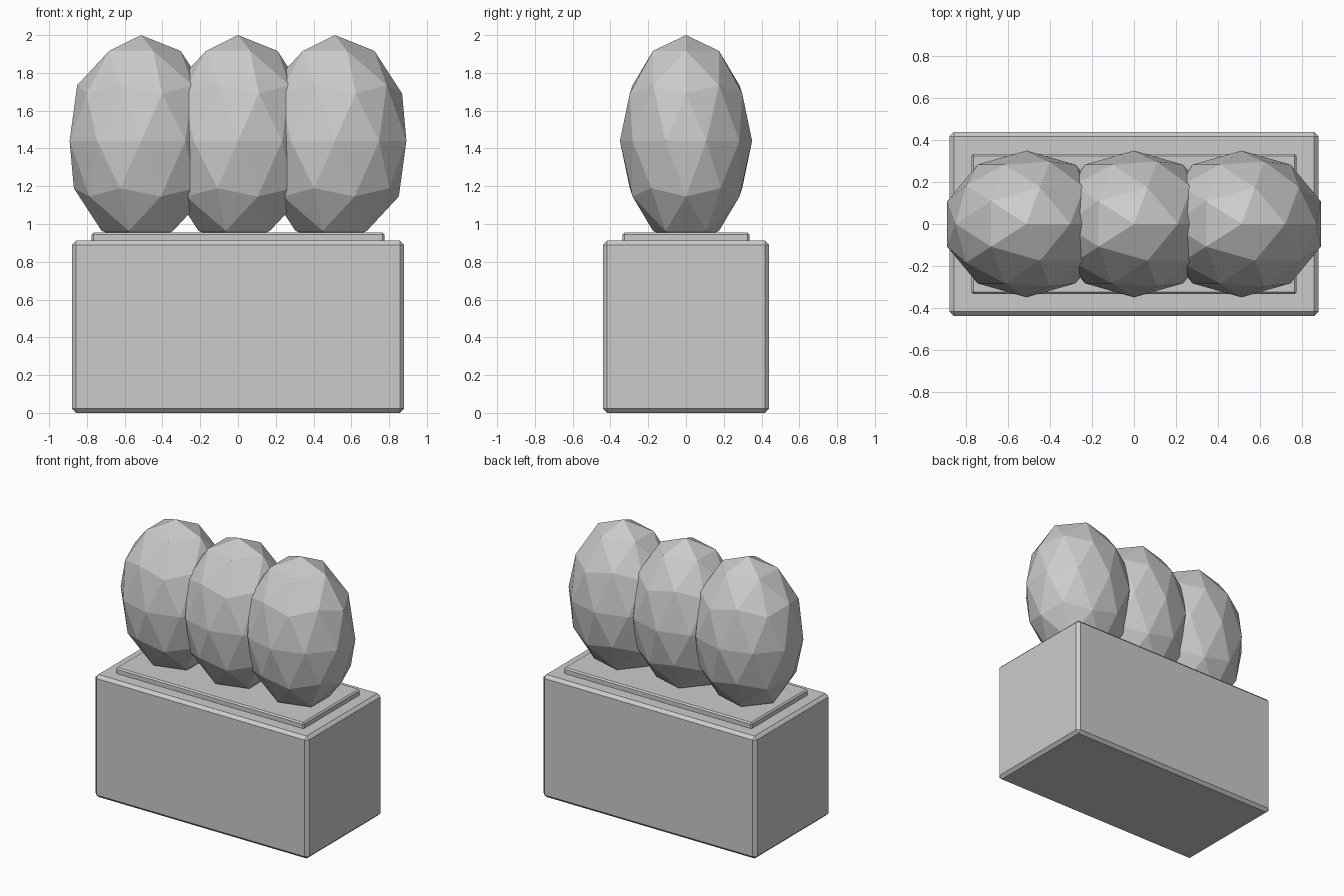
import bpy

if "Cube" in bpy.data.objects:
    bpy.data.objects.remove(bpy.data.objects["Cube"])


def bevelled_box(name, size, z_min, z_max, bevel):
    bpy.ops.mesh.primitive_cube_add(size=1, location=(0, 0, (z_min + z_max) / 2))
    ob = bpy.context.object
    ob.name = name
    ob.scale = (size[0], size[1], z_max - z_min)
    bpy.ops.object.transform_apply(location=False, rotation=False, scale=True)
    mod = ob.modifiers.new("bevel", 'BEVEL')
    mod.width = bevel
    mod.segments = 1
    return ob


# Planter body and the soil slab on its top
bevelled_box("planter_box", (1.76, 0.88), 0.0, 0.912, 0.022)
bevelled_box("soil", (1.55, 0.67), 0.875, 0.954, 0.01)

# Three low-poly shrubs in a row, sunk slightly into the soil
for i, x in enumerate((-0.513, 0.0, 0.513)):
    bpy.ops.mesh.primitive_ico_sphere_add(subdivisions=2, radius=1, location=(x, 0, 1.44))
    shrub = bpy.context.object
    shrub.name = f"shrub_{i + 1}"
    shrub.scale = (0.398, 0.35, 0.56)
    bpy.ops.object.transform_apply(location=False, rotation=False, scale=True)
